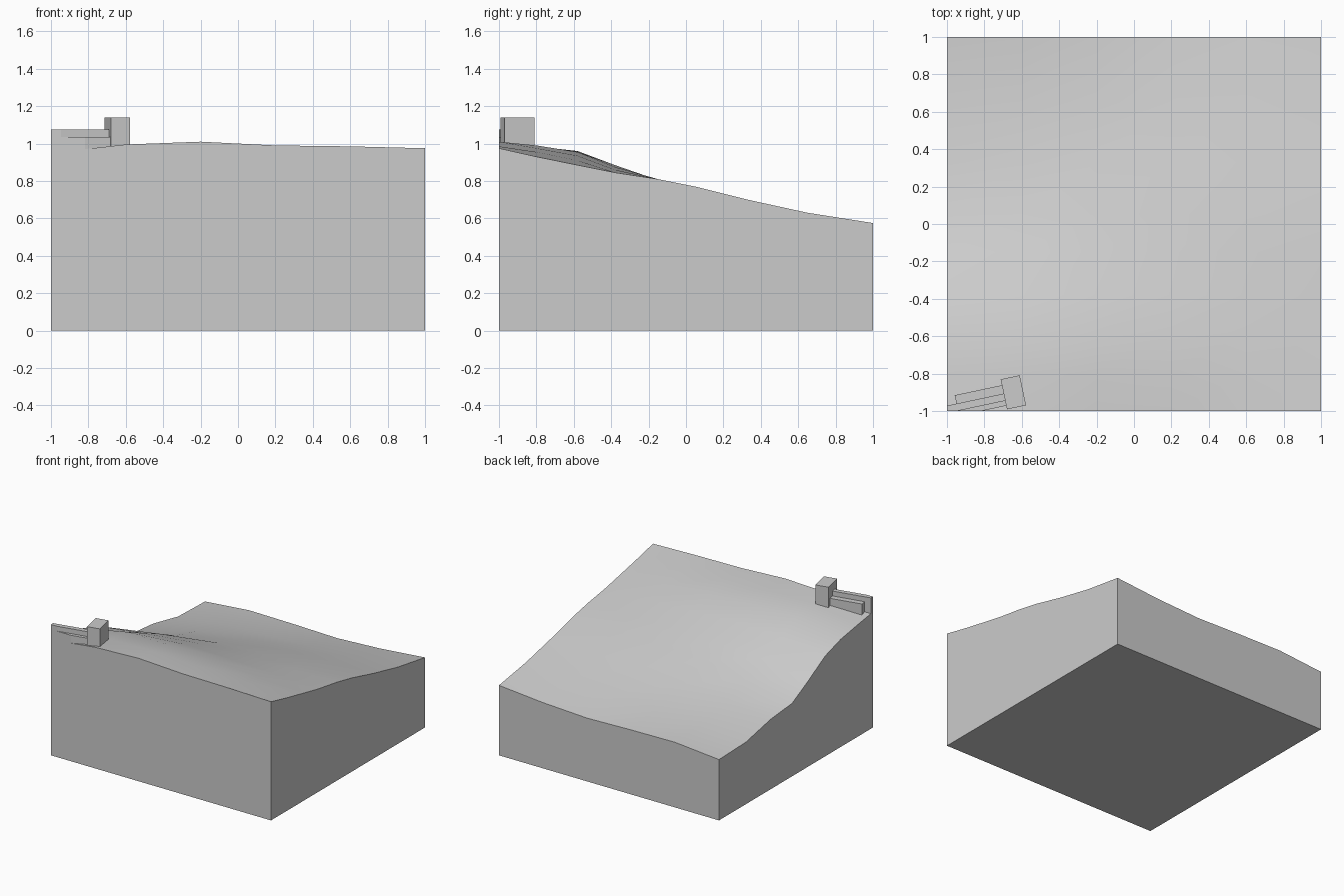
import bpy, bmesh, math
from mathutils import Matrix, Vector

if "Cube" in bpy.data.objects:
    bpy.data.objects.remove(bpy.data.objects["Cube"])

# One plain stone-grey colour
GREY = (0.6, 0.6, 0.6, 1)
stone = bpy.data.materials.new("stone_grey")
stone.use_nodes = True
stone.diffuse_color = GREY
bsdf = next(n for n in stone.node_tree.nodes if n.type == 'BSDF_PRINCIPLED')
bsdf.inputs["Base Color"].default_value = GREY


def finish(name, bm):
    bmesh.ops.recalc_face_normals(bm, faces=bm.faces)
    mesh = bpy.data.meshes.new(name)
    bm.to_mesh(mesh)
    bm.free()
    mesh.materials.append(stone)
    obj = bpy.data.objects.new(name, mesh)
    bpy.context.collection.objects.link(obj)
    return obj


# Hillside block: height rows from front to back, each running from -x to +x
COLUMNS = [-1, -.6, -.2, .2, .6, 1]
ROWS = {
    -1: (.95, .995, 1.01, .99, .985, .975),
    -.8: (.92, .985, .99, .975, .955, .93),
    -.58: (.885, .96, .955, .935, .91, .885),
    -.38: (.825, .875, .885, .875, .86, .845),
    -.15: (.70, .78, .80, .805, .81, .81),
    .05: (.60, .69, .735, .755, .765, .77),
    .33: (.575, .62, .655, .68, .695, .70),
    .65: (.51, .555, .57, .59, .61, .63),
    1: (.50, .535, .53, .52, .54, .575),
}
bm = bmesh.new()
grid = [[bm.verts.new((x, y, z)) for x, z in zip(COLUMNS, heights)]
        for y, heights in ROWS.items()]
for near, far in zip(grid, grid[1:]):
    for i in range(len(COLUMNS) - 1):
        bm.faces.new((near[i], near[i + 1], far[i + 1], far[i]))

# Skirt down to the flat base
rim = [e for e in bm.edges if e.is_boundary]
skirt = bmesh.ops.extrude_edge_only(bm, edges=rim)["geom"]
for v in skirt:
    if isinstance(v, bmesh.types.BMVert):
        v.co.z = 0
bmesh.ops.contextual_create(bm, geom=[e for e in bm.edges if e.is_boundary])
hillside = finish("hillside", bm)
bpy.context.view_layer.objects.active = hillside
hillside.select_set(True)
bpy.ops.object.shade_smooth_by_angle(angle=math.radians(35))

# Masonry shares one turned frame and is trimmed flush with the block sides
FRAME = Matrix.Translation((-.645, -.90, 0)) @ Matrix.Rotation(math.radians(12), 4, 'Z')


def masonry(name, u, v, z):
    bm = bmesh.new()
    bmesh.ops.create_cube(bm, size=1)
    size = Vector((u[1] - u[0], v[1] - v[0], z[1] - z[0]))
    centre = Vector((sum(u), sum(v), sum(z))) / 2
    bmesh.ops.transform(bm, verts=bm.verts,
                        matrix=FRAME @ Matrix.Translation(centre) @ Matrix.Diagonal((*size, 1)))
    for axis in ((1, 0, 0), (0, 1, 0)):
        normal = Vector(axis)
        cut = bmesh.ops.bisect_plane(bm, geom=bm.verts[:] + bm.edges[:] + bm.faces[:],
                                     plane_co=-normal, plane_no=normal, clear_inner=True)
        edges = [g for g in cut["geom_cut"] if isinstance(g, bmesh.types.BMEdge)]
        if edges:
            bmesh.ops.holes_fill(bm, edges=edges)
    return finish(name, bm)


masonry("tower", (-.052, .052), (-.082, .082), (.9, 1.14))
masonry("wall_body", (-.31, -.04), (-.062, .05), (.8, 1.035))
masonry("wall_end", (-.5, -.3), (-.062, .004), (.8, 1.035))
masonry("wall_parapet", (-.5, -.04), (-.035, .004), (1.03, 1.075))
